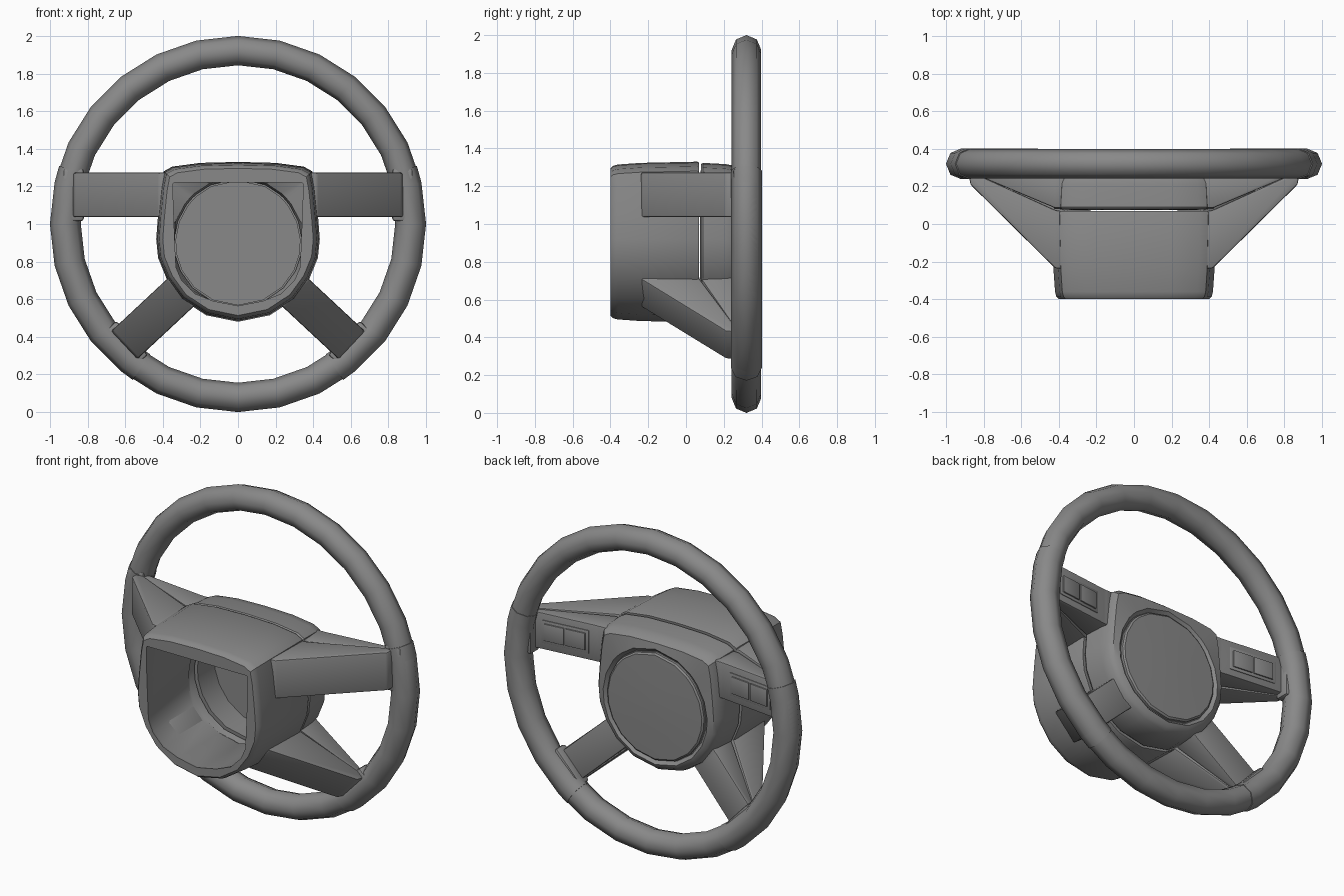
import bpy, bmesh, math
from math import sin, cos, radians, pi

cube = bpy.data.objects.get("Cube")
if cube:
    bpy.data.objects.remove(cube, do_unlink=True)

GREY = (0.25, 0.25, 0.25, 1)
mat = bpy.data.materials.new("mid grey")
mat.use_nodes = True
mat.diffuse_color = GREY
mat.node_tree.nodes["Principled BSDF"].inputs["Base Color"].default_value = GREY
mat.node_tree.nodes["Principled BSDF"].inputs["Roughness"].default_value = 0.6


def finish(name, bm, angle=35):
    """Turn a bmesh into a shaded, coloured object."""
    bmesh.ops.recalc_face_normals(bm, faces=bm.faces)
    mesh = bpy.data.meshes.new(name)
    bm.to_mesh(mesh)
    bm.free()
    mesh.materials.append(mat)
    obj = bpy.data.objects.new(name, mesh)
    bpy.context.collection.objects.link(obj)
    bpy.ops.object.select_all(action='DESELECT')
    obj.select_set(True)
    bpy.context.view_layer.objects.active = obj
    bpy.ops.object.shade_smooth_by_angle(angle=radians(angle))
    return obj


def loft(name, rings, cap_start=False, cap_end=False, closed=False, angle=35):
    """Skin a list of rings that all have the same number of points."""
    bm = bmesh.new()
    loops = [[bm.verts.new(p) for p in ring] for ring in rings]
    pairs = list(zip(loops, loops[1:])) + ([(loops[-1], loops[0])] if closed else [])
    for a, b in pairs:
        for i in range(len(a)):
            j = (i + 1) % len(a)
            bm.faces.new((a[i], a[j], b[j], b[i]))
    if cap_start:
        bm.faces.new(loops[0])
    if cap_end:
        bm.faces.new(loops[-1])
    return finish(name, bm, angle)


# Rim and grip sleeves
def tube_ring(a, major, minor, sides=8):
    ring = []
    for k in range(sides):
        t = 2 * pi * k / sides
        r = major + minor * cos(t)
        ring.append((r * cos(a), 0.32 + minor * sin(t), 1 + r * sin(a)))
    return ring


SEGS = 28
STEP = 2 * pi / SEGS
loft("rim", [tube_ring(i * STEP, 0.922, 0.078) for i in range(SEGS)], closed=True, angle=50)

for side, label in ((1, "left"), (-1, "right")):
    angles = [radians(18)] + [k * STEP for k in range(1, -5, -1)] + [radians(-56)]
    if side < 0:
        angles = [pi - a for a in angles]
    rings = [tube_ring(a, 0.918, 0.082) for a in angles]
    loft(label + "_grip_sleeve", rings, True, True, angle=50)


# Hub outlines, right half from top centre to bottom centre
OUTER = [(0, 1.33), (.2, 1.325), (.35, 1.305), (.395, 1.28), (.41, 1.2), (.425, 1.05),
         (.435, .92), (.425, .82), (.38, .71), (.3, .6), (.17, .515), (0, .48)]
OPENING = [(0, 1.22), (.17, 1.22), (.335, 1.22), (.345, 1.215), (.345, 1.15), (.34, 1.0),
           (.335, .88), (.33, .77), (.3, .7), (.23, .63), (.13, .59), (0, .565)]


def outline(half, y, scale=1.0, drop=0.0):
    full = half + [(-x, z) for x, z in half[-2:0:-1]]
    return [(x * scale, y, 0.9 + (z - 0.9) * scale - drop) for x, z in full]


def circle(radius, y):
    """Ring whose points line up with the hub outline."""
    ring = []
    for x, _, z in outline(OUTER, y):
        d = math.hypot(x, z - 0.9)
        ring.append((x * radius / d, y, 0.9 + (z - 0.9) * radius / d))
    return ring


# Hollow column shroud
loft("column_shroud", [
    circle(0.34, 0.06), outline(OUTER, 0.07, 0.99), outline(OUTER, 0.06),
    outline(OUTER, -0.24, 0.985), outline(OUTER, -0.36, 0.965),
    outline(OUTER, -0.385, 0.95), outline(OUTER, -0.4, 0.92),
    outline(OPENING, -0.4), outline(OPENING, -0.38, 1.01), outline(OPENING, 0.0, 1.01),
    circle(0.35, 0.02), circle(0.34, 0.06)])

# Centre pad with a round horn cap
loft("centre_pad", [
    circle(0.33, 0.24), circle(0.33, 0.075), outline(OUTER, 0.08, 0.97),
    outline(OUTER, 0.09, 0.985), outline(OUTER, 0.21, 0.97), outline(OUTER, 0.265, 0.945),
    outline(OUTER, 0.29, 0.9), circle(0.355, 0.3), circle(0.345, 0.29),
    circle(0.335, 0.28)], True, True)
loft("horn_cap", [circle(0.33, 0.275), circle(0.33, 0.295), circle(0.32, 0.303),
                  circle(0.18, 0.308), circle(0.04, 0.31)], True, True)


def spoke_part(name, profile, half, frame, bevel=0.012):
    """Extrude a (reach, depth) profile across the spoke width."""
    side, z0, a = frame
    bm = bmesh.new()
    verts = []
    for w in (-half, half):
        verts.append([bm.verts.new((side * (r * cos(a) - w * sin(a)), y,
                                    z0 + r * sin(a) + w * cos(a))) for r, y in profile])
    lo, hi = verts
    bm.faces.new(lo)
    bm.faces.new(hi)
    for i in range(len(lo)):
        j = (i + 1) % len(lo)
        bm.faces.new((lo[i], lo[j], hi[j], hi[i]))
    bmesh.ops.recalc_face_normals(bm, faces=bm.faces)
    if bevel:
        bmesh.ops.bevel(bm, geom=bm.edges[:], offset=bevel, segments=2,
                        profile=0.5, affect='EDGES', clamp_overlap=True)
    return finish(name, bm)


def box(r0, r1, y0, y1):
    return [(r0, y0), (r1, y0), (r1, y1), (r0, y1)]


# Spokes: name, axis height, angle, half width, reach to the rim, inner start
for side, label in ((1, "left"), (-1, "right")):
    for level, z0, a, half, end, start in (("upper", 1.155, 0, 0.118, 0.88, 0.365),
                                           ("lower", 0.92, radians(-43), 0.102, 0.83, 0.37)):
        frame = (side, z0, a)
        name = label + "_" + level + "_spoke"
        root = 0.42
        spoke_part(name + "_cover", [(start, -0.24), (root, -0.235), (end - 0.01, 0.21),
                                     (end, 0.27), (end - 0.03, 0.27), (root, 0.075),
                                     (start, 0.065)], half, frame, 0.01)
        spoke_part(name + "_panel", [(start, 0.085), (root, 0.085), (end - 0.03, 0.265),
                                     (end - 0.02, 0.3), (root, 0.25), (start, 0.25)],
                   half - 0.006, frame, 0.008)
        spoke_part(name + "_collar", box(end - 0.06, end + 0.05, 0.25, 0.34),
                   half + 0.022, frame, 0.015)

    # Switches on the upper spokes
    frame = (side, 1.155, 0)

    def face_y(r):
        return 0.25 + (r - 0.42) * 0.05 / 0.44

    for part, r0, r1, lift, half in (("switch_frame", .48, .78, .004, .07),
                                     ("inner_switch", .5, .625, .012, .052),
                                     ("outer_switch", .635, .76, .012, .052)):
        profile = [(r0, face_y(r0) - 0.005), (r1, face_y(r1) - 0.005),
                   (r1, face_y(r1) + lift), (r0, face_y(r0) + lift)]
        spoke_part(label + "_" + part, profile, half, frame, 0.002)
